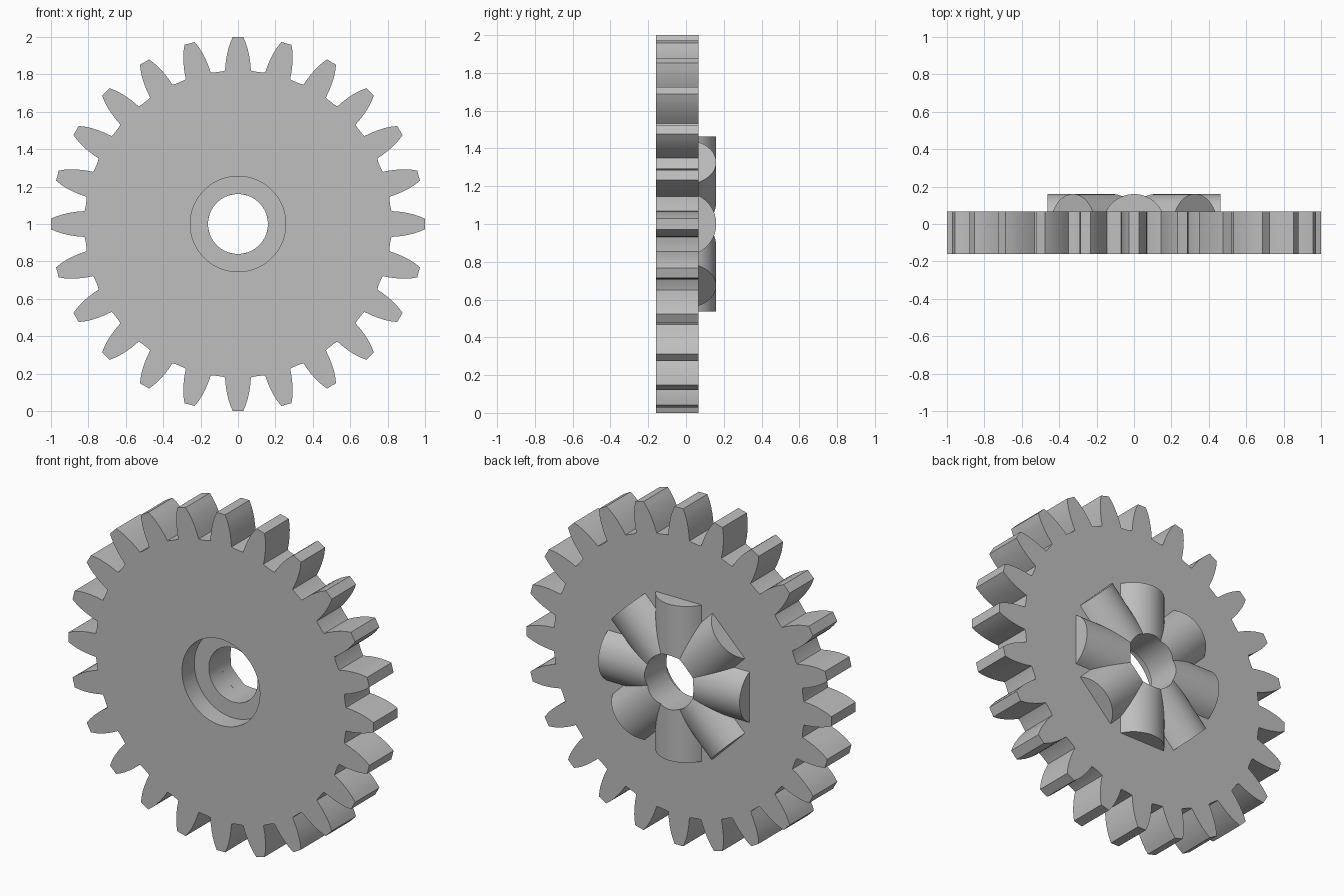
import bpy
import bmesh
from math import sin, cos, tan, asin, pi, sqrt, hypot, atan2
from mathutils import Vector

TEETH, RIBS = 24, 8
FRONT, FLOOR, BACK, TOP = -0.16, -0.045, 0.067, 0.16
BORE, RECESS, ROOT = 0.16, 0.255, 0.82
RIB_LENGTH, RIB_HALF = 0.463, 0.15

if "Cube" in bpy.data.objects:
    bpy.data.objects.remove(bpy.data.objects["Cube"])

grey = bpy.data.materials.new("light grey")
grey.use_nodes = True
grey.diffuse_color = (0.52, 0.52, 0.52, 1)
grey.node_tree.nodes["Principled BSDF"].inputs["Base Color"].default_value = grey.diffuse_color


def finish(bm, name):
    bmesh.ops.remove_doubles(bm, verts=bm.verts, dist=0.0001)
    bmesh.ops.recalc_face_normals(bm, faces=bm.faces)
    mesh = bpy.data.meshes.new(name)
    bm.to_mesh(mesh)
    bm.free()
    mesh.materials.append(grey)
    obj = bpy.data.objects.new(name, mesh)
    bpy.context.collection.objects.link(obj)
    bpy.ops.object.select_all(action='DESELECT')
    obj.select_set(True)
    bpy.context.view_layer.objects.active = obj
    bpy.ops.object.shade_smooth_by_angle(angle=pi / 6)
    return obj


def span(a, b, n):
    return [a + (b - a) * i / n for i in range(n + 1)]


def polar(radius, angle, y):
    return Vector((radius * sin(angle), y, 1 + radius * cos(angle)))


# Tooth outline as (angle, radius): curved flanks, flat tip, round root
flank = [(0.069, ROOT), (0.066, 0.86), (0.06, 0.9), (0.051, 0.94), (0.041, 0.97), (0.028, 0.9995)]
right = [(atan2(w, h), hypot(w, h)) for w, h in reversed(flank)]
left = [(-a, r) for a, r in reversed(right)]
pitch = 2 * pi / TEETH
gap = [(a, ROOT) for a in span(right[-1][0], pitch - right[-1][0], 4)[1:-1]]
tooth = left + right + gap
outline = [(a + k * pitch, r) for k in range(TEETH) for a, r in tooth]

# Gear wheel: closed strip of rings through rim, recess and bore
bm = bmesh.new()
sections = [(None, FRONT), (RECESS, FRONT), (RECESS, FLOOR),
            (BORE, FLOOR), (BORE, BACK), (None, BACK)]
rings = [[bm.verts.new(polar(radius or r, a, y)) for a, r in outline]
         for radius, y in sections]
for k, ring in enumerate(rings):
    after = rings[(k + 1) % len(rings)]
    for i in range(len(ring)):
        j = (i + 1) % len(ring)
        bm.faces.new((ring[i], ring[j], after[j], after[i]))
finish(bm, "gear_wheel")

# Radial half-round ribs on the back, mitred together and cut by the bore
height = TOP - BACK
arc = (RIB_HALF ** 2 + height ** 2) / (2 * height)
mitre = tan(pi / RIBS)
corner = BORE * sin(pi / RIBS)
edge, mid = asin(RIB_HALF / arc), asin(corner / arc)
angles = span(-edge, -mid, 8) + span(-mid, mid, 8)[1:-1] + span(mid, edge, 8)

bm = bmesh.new()
for k in range(RIBS):
    turn = 2 * pi * k / RIBS

    def point(u, r, y):
        return bm.verts.new((r * sin(turn) + u * cos(turn), y, 1 + r * cos(turn) - u * sin(turn)))

    inner, outer, wall = [], [], []
    for phi in angles:
        u, y = arc * sin(phi), TOP - arc * (1 - cos(phi))
        in_bore = abs(u) <= corner + 0.00001
        start = sqrt(BORE ** 2 - u * u) if in_bore else abs(u) / mitre
        inner.append(point(u, start, y))
        outer.append(point(u, RIB_LENGTH, y))
        if in_bore:
            wall.append((inner[-1], point(u, start, BACK)))
    for i in range(len(angles) - 1):
        bm.faces.new((inner[i], inner[i + 1], outer[i + 1], outer[i]))
    for (a, b), (c, d) in zip(wall, wall[1:]):
        bm.faces.new((a, b, d, c))
    bm.faces.new(outer)
finish(bm, "back_ribs")
